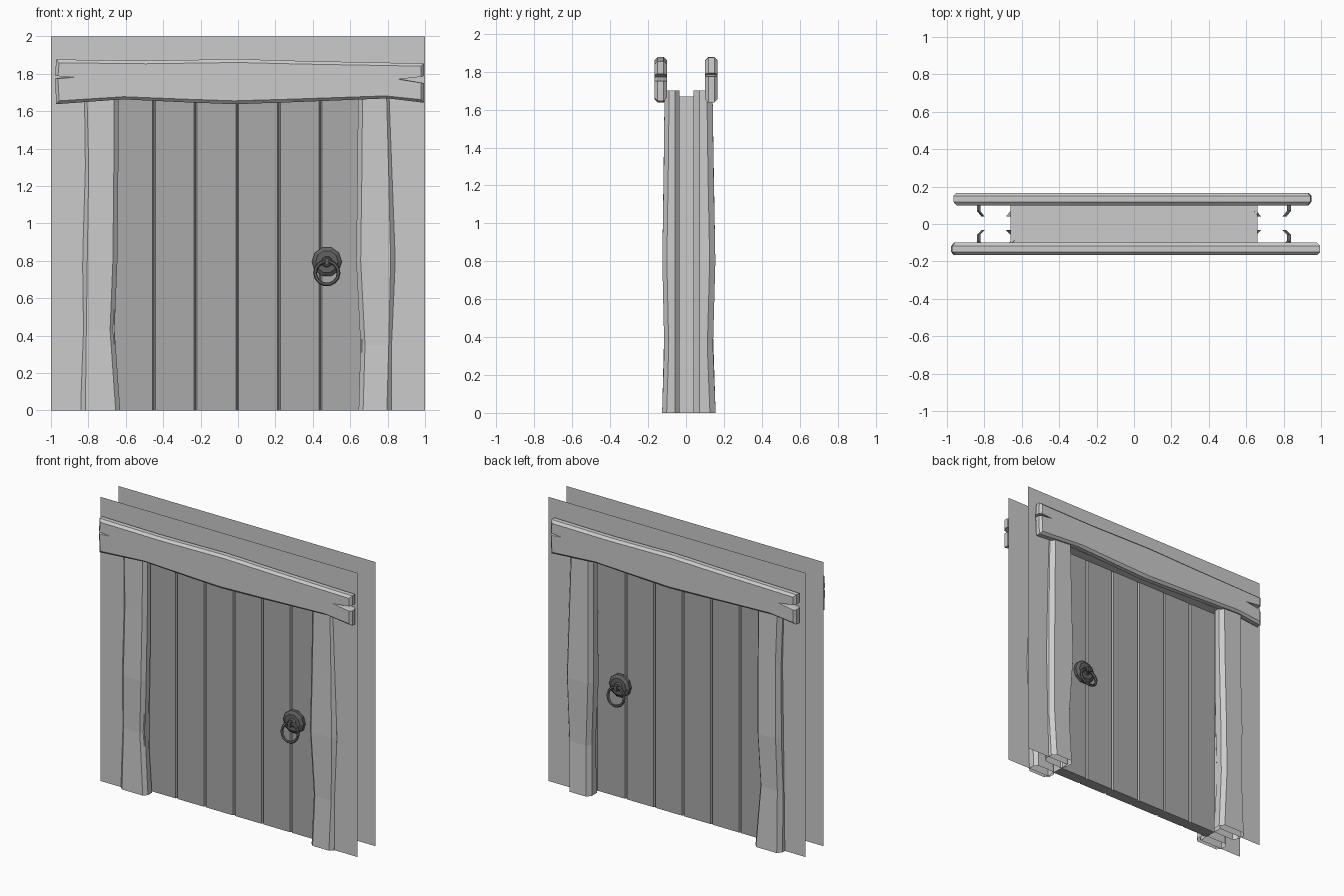
import bpy, bmesh, math
from mathutils import Matrix

if "Cube" in bpy.data.objects:
    bpy.data.objects.remove(bpy.data.objects["Cube"])


def material(name, v):
    m = bpy.data.materials.new(name)
    m.diffuse_color = (v, v, v, 1)
    m.use_nodes = True
    m.node_tree.nodes["Principled BSDF"].inputs["Base Color"].default_value = m.diffuse_color
    return m


frame_wood = material("frame_wood", 0.8)
plaster = material("plaster", 0.55)
door_wood = material("door_wood", 0.4)
iron = material("iron", 0.12)


def loft(name, rings, mat, closed=True, caps=False, fix=True):
    """Join equal-length rings of points with quads."""
    bm = bmesh.new()
    vs = [[bm.verts.new(p) for p in r] for r in rings]
    n = len(rings[0])
    for a, b in zip(vs, vs[1:]):
        for i in range(n if closed else n - 1):
            j = (i + 1) % n
            bm.faces.new((a[i], a[j], b[j], b[i]))
    if caps:
        bm.faces.new(vs[0][::-1])
        bm.faces.new(vs[-1])
    if fix:
        bmesh.ops.recalc_face_normals(bm, faces=bm.faces[:])
    me = bpy.data.meshes.new(name)
    bm.to_mesh(me)
    bm.free()
    me.materials.append(mat)
    ob = bpy.data.objects.new(name, me)
    bpy.context.collection.objects.link(ob)
    return ob


# Two wall skins joined by the doorway reveal
W, H = 0.66, 1.67
outer = [(1, 0), (1, 2), (-1, 2), (-1, 0)]
inner = [(W, 0), (W, H), (-W, H), (-W, 0)]
layers = [(outer, -0.1), (inner, -0.1), (inner, 0.1), (outer, 0.1)]
loft("wall", [[(x, y, z) for x, z in o] for o, y in layers], plaster,
     closed=False, fix=False)

# Plank door: one outline with V grooves on both sides
D, G = 0.04, 0.008
seams = [-0.45, -0.228, -0.004, 0.218, 0.44]
side = [(-W, -D)]
for s in seams:
    side += [(s - G, -D), (s, -D + 0.012), (s + G, -D)]
side.append((W, -D))
outline = side + [(x, -y) for x, y in reversed(side)]
loft("plank_door", [[(x, y, z) for x, y in outline] for z in (0, H - 0.003)],
     door_wood, caps=True)

# Crooked posts: chamfered sections as (z, x left, x right, front y)
LEFT = [(0, -0.84, -0.63, -0.126), (0.43, -0.835, -0.66, -0.115),
        (0.8, -0.83, -0.645, -0.125), (1.3, -0.822, -0.64, -0.118),
        (1.7, -0.832, -0.64, -0.113)]
RIGHT = [(0, 0.645, 0.82, -0.126), (0.35, 0.655, 0.83, -0.115),
         (0.8, 0.632, 0.84, -0.125), (1.25, 0.638, 0.83, -0.118),
         (1.7, 0.642, 0.818, -0.113)]


def post(name, table, back):
    rings = []
    for z, x0, x1, y0 in table:
        y1, c = -0.033, 0.024
        sec = [(x0 + c, y0), (x1 - c, y0), (x1, y0 + c), (x1, y1 - c),
               (x1 - c, y1), (x0 + c, y1), (x0, y1 - c), (x0, y0 + c)]
        if back:
            sec = [(x, 0.04 + (-0.033 - y) * 1.25) for x, y in sec]
        rings.append([(x, y, z) for x, y in sec])
    loft(name, rings, frame_wood)


for label, table in (("left", LEFT), ("right", RIGHT)):
    post("front_post_" + label, table, False)
    post("back_post_" + label, table, True)

# Lintels: wavy beam outline with split ends, chamfered rims
BEAM = [(-0.972, 1.637), (-0.62, 1.663), (-0.3, 1.648), (-0.02, 1.637),
        (0.3, 1.648), (0.8, 1.668), (0.995, 1.645),
        (0.995, 1.75), (0.87, 1.772), (0.995, 1.788),
        (0.995, 1.855), (0.35, 1.868), (0, 1.878), (-0.5, 1.87),
        (-0.972, 1.876), (-0.978, 1.792), (-0.89, 1.785), (-0.978, 1.775)]
CZ = 1.758


def lintel(name, back):
    rings = []
    for y, k in ((-0.166, 1), (-0.15, 0), (-0.118, 0), (-0.1, 1)):
        ring = []
        for x, z in BEAM:
            x, z = x * (1 - 0.016 * k), CZ + (z - CZ) * (1 - 0.15 * k)
            ring.append((-x * 0.97, -y, z) if back else (x, y, z))
        rings.append(ring)
    loft(name, rings, frame_wood, caps=True)


lintel("front_lintel", False)
lintel("back_lintel", True)


# Ring handles on both faces of the door
def circle(r, y, n=10):
    return [(0.475 + r * math.sin(math.tau * (i + .5) / n), y,
             0.795 + r * math.cos(math.tau * (i + .5) / n)) for i in range(n)]


for label, s in (("front", -1), ("back", 1)):
    loft(label + "_handle_plate",
         [circle(r, s * y) for r, y in ((0.08, D), (0.08, 0.062),
                                        (0.06, 0.076), (0.03, 0.076),
                                        (0.024, 0.088))], iron, caps=True)
    bpy.ops.mesh.primitive_cube_add(size=1, location=(0.475, s * 0.093, 0.795))
    staple = bpy.context.object
    staple.name = label + "_handle_staple"
    staple.scale = (0.022, 0.035, 0.035)
    bpy.ops.mesh.primitive_torus_add(
        major_segments=14, minor_segments=6, major_radius=0.063,
        minor_radius=0.01, location=(0.475, s * 0.1, 0.735),
        rotation=(math.radians(90 + s * 10), 0, 0))
    ring = bpy.context.object
    ring.name = label + "_handle_ring"
    for o in (staple, ring):
        o.data.materials.append(iron)
